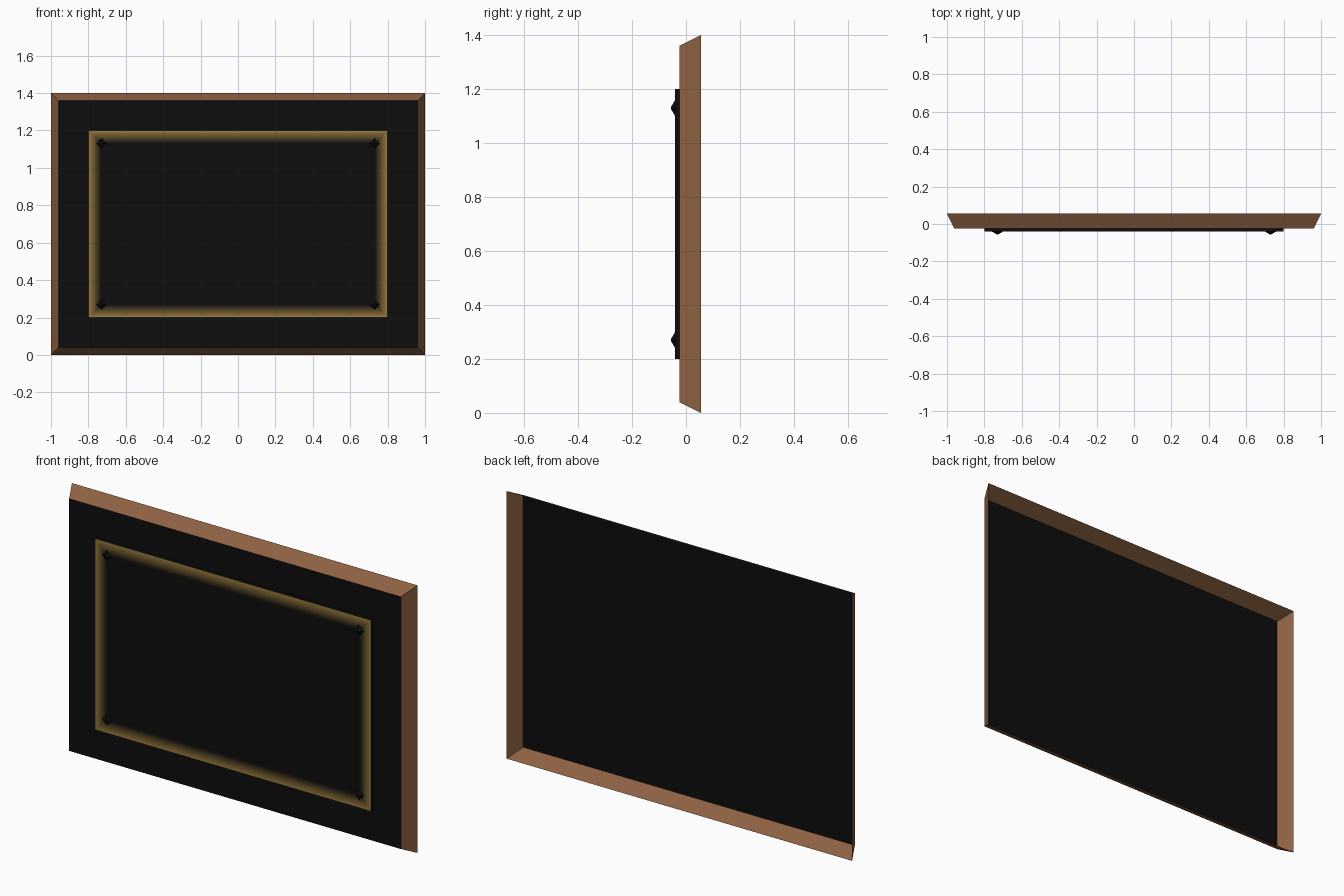
import bpy, bmesh
from math import pi
from mathutils import Matrix

if "Cube" in bpy.data.objects:
    bpy.data.objects.remove(bpy.data.objects["Cube"])

CZ = 0.7  # height of the plaque centre


def material(name, color):
    m = bpy.data.materials.new(name)
    m.diffuse_color = (*color, 1)
    m.use_nodes = True
    m.node_tree.nodes["Principled BSDF"].inputs["Base Color"].default_value = m.diffuse_color
    return m


def ring(bm, hx, hz, y):
    return [bm.verts.new((sx * hx, y, CZ + sz * hz))
            for sx, sz in ((-1, -1), (1, -1), (1, 1), (-1, 1))]


def bridge(bm, a, b, mat=0):
    for i in range(4):
        j = (i + 1) % 4
        bm.faces.new((a[i], a[j], b[j], b[i])).material_index = mat


def finish(bm, name, mats):
    me = bpy.data.meshes.new(name)
    bm.to_mesh(me)
    bm.free()
    for m in mats:
        me.materials.append(m)
    ob = bpy.data.objects.new(name, me)
    bpy.context.collection.objects.link(ob)
    return ob


wood = material("wood", (0.27, 0.122, 0.055))
black = material("black", (0.004, 0.004, 0.004))

# Backing board: black front sheet with wooden sides flaring to an open back
bm = bmesh.new()
back = ring(bm, 1.0, 0.7, 0.055)
front = ring(bm, 0.96, 0.66, -0.025)
bridge(bm, back, front, 0)
bm.faces.new(front).material_index = 1
finish(bm, "backing_board", [wood, black])

# Raised plate: thin slab whose gold border fades to black in mitred bands
STEPS, FADE = 10, 0.07
gold, dark = (0.36, 0.225, 0.055), (0.004, 0.004, 0.004)
mats = [black]
bm = bmesh.new()
prev = ring(bm, 0.8, 0.5, -0.025)
edge = ring(bm, 0.8, 0.5, -0.041)
bridge(bm, prev, edge, 0)
prev = edge
for i in range(STEPS):
    t = 1 - (i + 0.5) / STEPS
    w = t ** 1.7
    mats.append(material(f"gold_fade_{i}", [d + (g - d) * w for g, d in zip(gold, dark)]))
    inset = FADE * (i + 1) / STEPS
    cur = ring(bm, 0.8 - inset, 0.5 - inset, -0.041)
    bridge(bm, prev, cur, i + 1)
    prev = cur
bm.faces.new(prev).material_index = 0
finish(bm, "engraving_plate", mats)

# Corner studs: low four-sided pyramids with a tiny flat tip
for sx in (-1, 1):
    for sz in (-1, 1):
        bm = bmesh.new()
        bmesh.ops.create_cone(bm, cap_ends=True, segments=4,
                              radius1=0.032, radius2=0.005, depth=0.016)
        bm.transform(Matrix.Translation((sx * 0.73, -0.047, CZ + sz * 0.43))
                     @ Matrix.Rotation(pi / 2, 4, 'X'))
        finish(bm, "corner_stud", [black])
